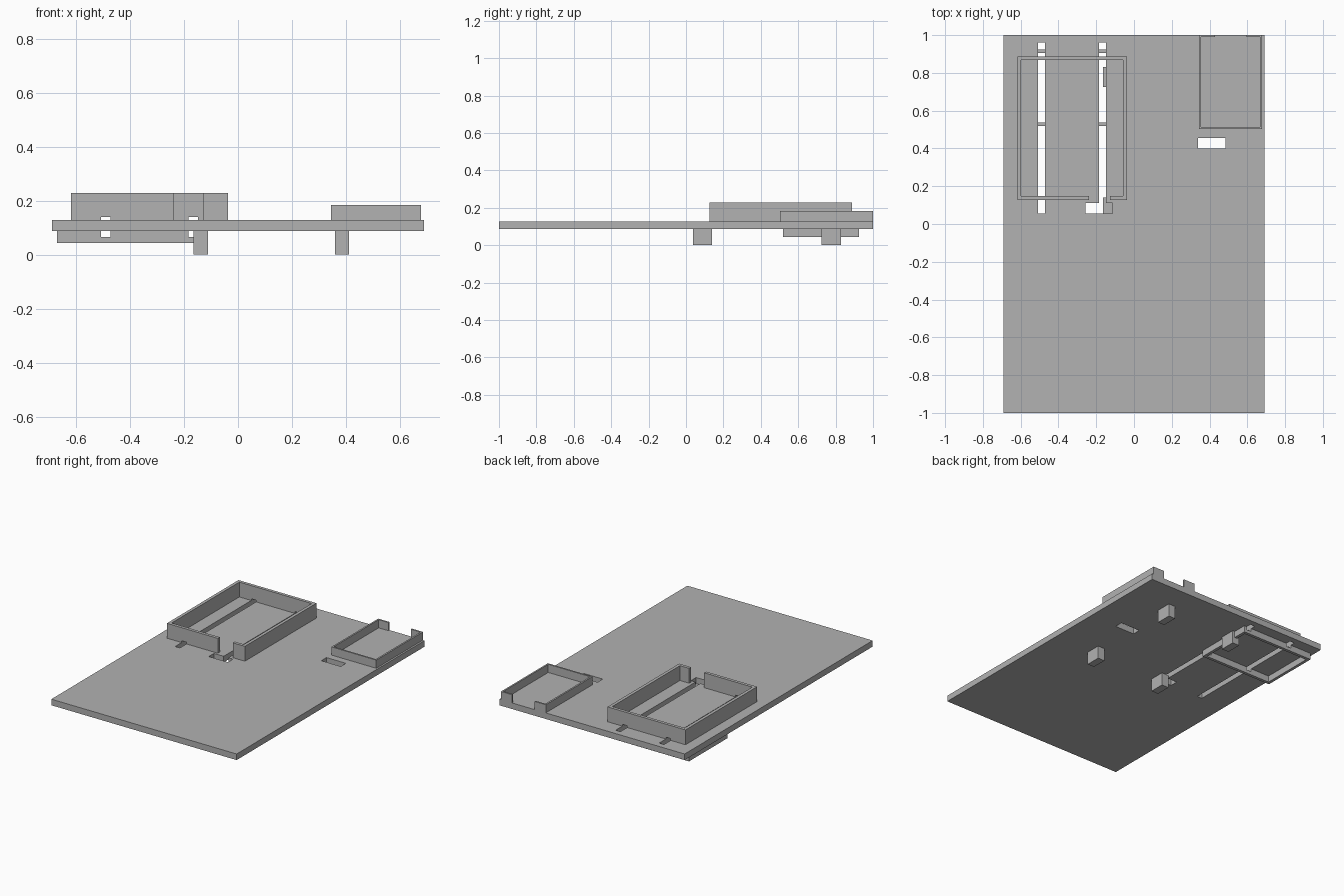
import bpy
import bmesh
from mathutils import Vector

cube = bpy.data.objects.get("Cube")
if cube:
    bpy.data.objects.remove(cube, do_unlink=True)

grey = bpy.data.materials.new("plain grey")
grey.use_nodes = True
grey.diffuse_color = (0.445, 0.445, 0.445, 1)
grey.node_tree.nodes["Principled BSDF"].inputs["Base Color"].default_value = grey.diffuse_color

PLATE_BOTTOM, PLATE_TOP = 0.087, 0.128


def box(name, xs, ys, zs):
    """Box spanning the given x, y and z ranges."""
    bm = bmesh.new()
    bmesh.ops.create_cube(bm, size=1)
    for v in bm.verts:
        v.co = Vector([r[0] if c < 0 else r[1] for c, r in zip(v.co, (xs, ys, zs))])
    mesh = bpy.data.meshes.new(name)
    bm.to_mesh(mesh)
    bm.free()
    mesh.materials.append(grey)
    obj = bpy.data.objects.new(name, mesh)
    bpy.context.collection.objects.link(obj)
    return obj


def cut(obj, xs, ys, zs):
    """Cut a box-shaped opening and discard the cutter."""
    cutter = box("cutter", xs, ys, zs)
    cutter.hide_render = True
    mod = obj.modifiers.new("opening", 'BOOLEAN')
    mod.operation = 'DIFFERENCE'
    mod.solver = 'EXACT'
    mod.object = cutter
    bpy.context.view_layer.objects.active = obj
    bpy.ops.object.modifier_apply(modifier=mod.name)
    bpy.data.objects.remove(cutter, do_unlink=True)


def frame(name, xs, ys, zs, wall):
    """Rectangular wall, open above and below."""
    obj = box(name, xs, ys, zs)
    cut(obj, (xs[0] + wall, xs[1] - wall), (ys[0] + wall, ys[1] - wall), (zs[0] - 0.1, zs[1] + 0.1))
    return obj


# Base plate with its two rectangular holes
plate = box("base_plate", (-0.69, 0.69), (-1, 1), (PLATE_BOTTOM, PLATE_TOP))
cut(plate, (0.34, 0.485), (0.4, 0.455), (0, 0.2))
cut(plate, (-0.257, -0.114), (0.055, 0.11), (0, 0.2))

# Large walled tray with a gap in its front wall
large_tray = frame("large_tray_wall", (-0.618, -0.037), (0.126, 0.888), (PLATE_TOP, 0.228), 0.021)
cut(large_tray, (-0.238, -0.127), (0.1, 0.2), (0.1, 0.3))

# Small walled tray with a gap in its back wall
small_tray = frame("small_tray_wall", (0.344, 0.678), (0.502, 1), (PLATE_TOP, 0.183), 0.011)
cut(small_tray, (0.428, 0.595), (0.95, 1.1), (0.1, 0.3))

# Frame below the plate
under_frame = frame("under_frame", (-0.67, -0.128), (0.518, 0.925), (0.044, PLATE_BOTTOM), 0.02)

# Long slots, which also notch the walls above and below
for slot in ((-0.508, -0.472), (-0.184, -0.148)):
    for part in (plate, large_tray, under_frame):
        cut(part, slot, (0.056, 0.96), (0.066, 0.14))

# Four feet
for side, xs in (("right", (-0.165, -0.112)), ("left", (0.36, 0.411))):
    for place, ys in (("front", (0.038, 0.14)), ("back", (0.725, 0.83))):
        box(f"{place}_{side}_foot", xs, ys, (0, PLATE_BOTTOM))
